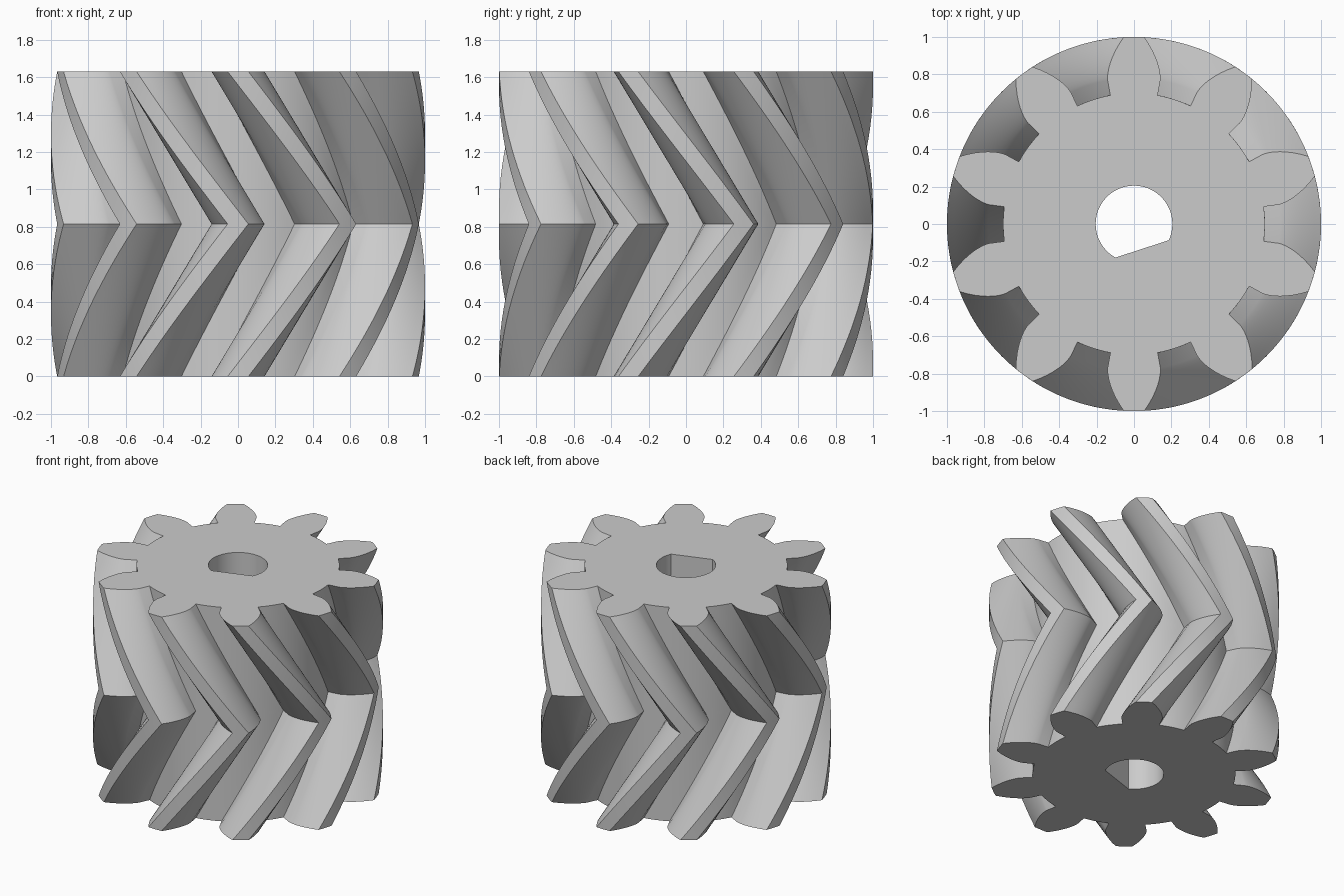
import bpy
import bmesh
from math import cos, sin, tan, acos, radians, pi, sqrt
from mathutils import Vector

cube = bpy.data.objects.get("Cube")
if cube:
    bpy.data.objects.remove(cube, do_unlink=True)

# Main dimensions
TEETH = 10
PITCH = 2 * pi / TEETH
HEIGHT = 1.63
TWIST = PITCH              # turn between each end and the middle
SLICES = 32                # even, so that one ring lies on the middle
ROOT_R, BASE_R, TIP_R = 0.70, 0.78, 1.0
HALF_TOOTH = radians(10.4)
BORE_R, FLAT_DIST, FLAT_DIR = 0.205, 0.14, radians(-72)


def polar(r, a):
    return Vector((r * cos(a), r * sin(a), 0))


def involute_angle(r):
    a = acos(BASE_R / r)
    return tan(a) - a


def gear_outline():
    """Counter-clockwise outline: radial foot, involute flank, tip, mirrored flank, root arc."""
    steps = 8
    radii = [BASE_R + (TIP_R - BASE_R) * (i / steps) ** 1.3 for i in range(steps + 1)]
    flank = [(ROOT_R, HALF_TOOTH)] + [(r, HALF_TOOTH - involute_angle(r)) for r in radii]
    tooth = [(r, -a) for r, a in flank] + [(TIP_R, 0)] + [(r, a) for r, a in reversed(flank)]
    gap = PITCH - 2 * HALF_TOOTH
    tooth += [(ROOT_R, HALF_TOOTH + gap * k / 4) for k in (1, 2, 3)]
    return [polar(r, pi / 2 + t * PITCH + a) for t in range(TEETH) for r, a in tooth]


def bore_outline():
    """Round shaft hole with one flat side."""
    half = acos(FLAT_DIST / BORE_R)
    n = 48
    return [polar(BORE_R, FLAT_DIR + half + (2 * pi - 2 * half) * i / n) for i in range(n + 1)]


def add_ring(bm, points, z, turn):
    c, s = cos(turn), sin(turn)
    return [bm.verts.new((p.x * c - p.y * s, p.x * s + p.y * c, z)) for p in points]


def skin(bm, low, high):
    n = len(low)
    for i in range(n):
        j = (i + 1) % n
        bm.faces.new((low[i], low[j], high[j], high[i]))


def ring_edges(bm, ring):
    return [bm.edges.get((ring[i], ring[i - 1])) for i in range(len(ring))]


bm = bmesh.new()

# Toothed outside: twists one way to the middle and back again
outline = gear_outline()
outer = []
for k in range(SLICES + 1):
    t = k / SLICES
    outer.append(add_ring(bm, outline, HEIGHT * t, TWIST * (1 - abs(2 * t - 1))))
for low, high in zip(outer, outer[1:]):
    skin(bm, low, high)

# Straight shaft hole
hole = bore_outline()
bore = [add_ring(bm, hole, z, 0) for z in (0, HEIGHT)]
skin(bm, bore[0], bore[1])

# End faces
for out_ring, in_ring, up in ((outer[0], bore[0], -1), (outer[-1], bore[1], 1)):
    bmesh.ops.triangle_fill(bm, use_beauty=True, normal=(0, 0, up),
                            edges=ring_edges(bm, out_ring) + ring_edges(bm, in_ring))

bmesh.ops.recalc_face_normals(bm, faces=bm.faces)
mesh = bpy.data.meshes.new("herringbone_gear")
bm.to_mesh(mesh)
bm.free()

gear = bpy.data.objects.new("herringbone_gear", mesh)
bpy.context.collection.objects.link(gear)

# Single grey
grey = bpy.data.materials.new("light_grey")
grey.use_nodes = True
colour = (0.6, 0.6, 0.6, 1)
grey.diffuse_color = colour
grey.node_tree.nodes["Principled BSDF"].inputs["Base Color"].default_value = colour
mesh.materials.append(grey)

bpy.ops.object.select_all(action="DESELECT")
gear.select_set(True)
bpy.context.view_layer.objects.active = gear
bpy.ops.object.shade_smooth_by_angle(angle=radians(30))
